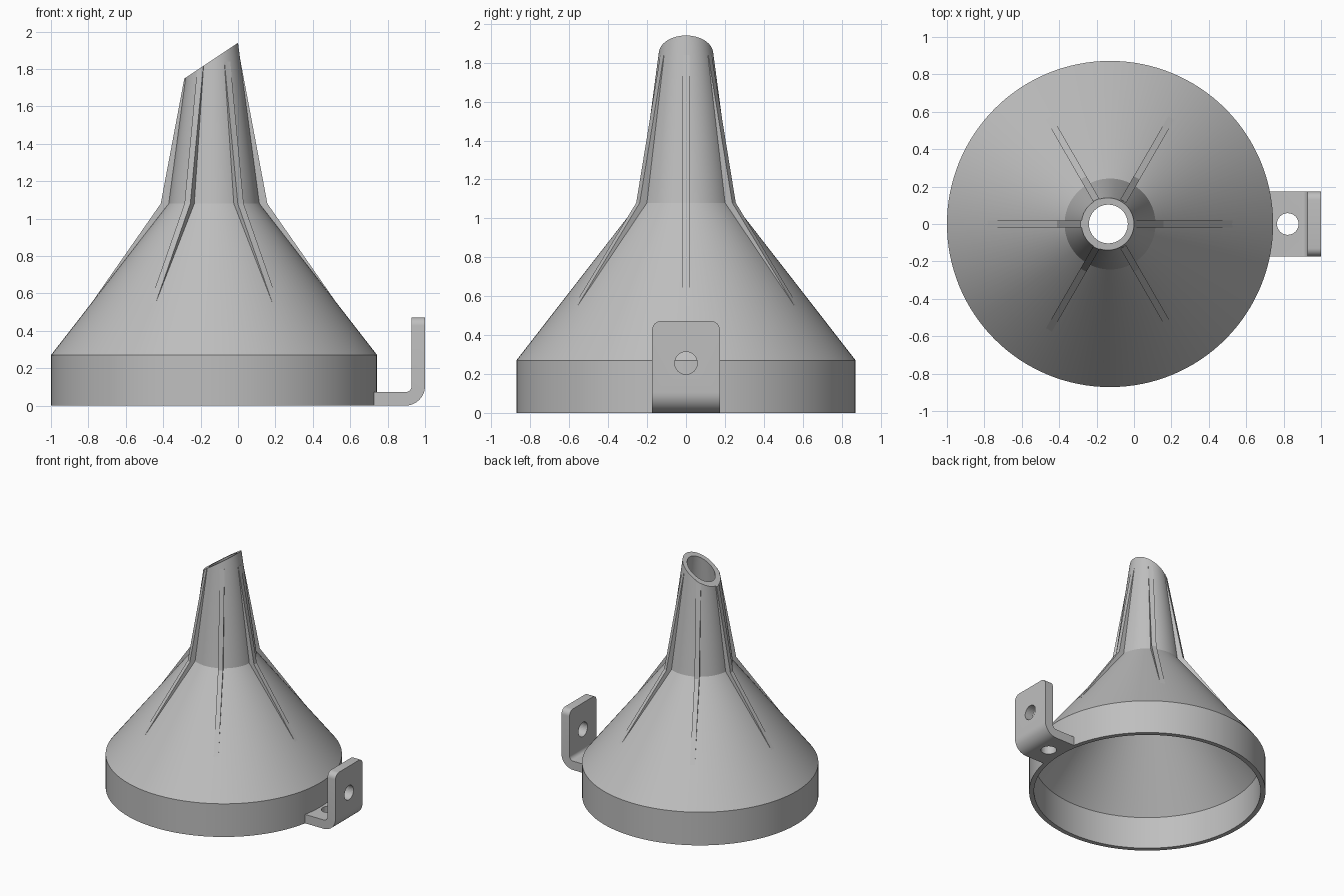
import bpy, bmesh
from math import sin, cos, pi, radians
from mathutils import Vector, Matrix

if "Cube" in bpy.data.objects:
    bpy.data.objects.remove(bpy.data.objects["Cube"])

AXIS = Vector((-0.128, 0, 0))          # centre line of the funnel
TIP = Vector((0, 0, 1.94))             # highest point of the slanted mouth
SLANT = Vector((-0.19, 0, 0.285))      # normal of the slanted mouth
WALL = 0.036

grey = bpy.data.materials.new("plain grey")
grey.use_nodes = True
COLOUR = (0.52, 0.52, 0.52, 1)
grey.diffuse_color = COLOUR
grey.node_tree.nodes["Principled BSDF"].inputs["Base Color"].default_value = COLOUR


def make_object(name, bm, smooth=25):
    bmesh.ops.recalc_face_normals(bm, faces=bm.faces)
    mesh = bpy.data.meshes.new(name)
    bm.to_mesh(mesh)
    bm.free()
    mesh.materials.append(grey)
    obj = bpy.data.objects.new(name, mesh)
    bpy.context.collection.objects.link(obj)
    bpy.ops.object.select_all(action='DESELECT')
    obj.select_set(True)
    bpy.context.view_layer.objects.active = obj
    if smooth:
        bpy.ops.object.shade_smooth_by_angle(angle=radians(smooth))
    return obj


def cut_mouth(bm):
    """Trim everything above the slanted mouth."""
    bmesh.ops.bisect_plane(bm, geom=bm.verts[:] + bm.edges[:] + bm.faces[:],
                           plane_co=TIP, plane_no=SLANT, clear_outer=True)
    return [e for e in bm.edges if e.is_boundary]


def prism(bm, points, width):
    """Extrude an xz outline symmetrically along y."""
    face = bm.faces.new([bm.verts.new((x, -width / 2, z)) for x, z in points])
    new = bmesh.ops.extrude_face_region(bm, geom=[face])["geom"]
    bmesh.ops.translate(bm, vec=(0, width, 0),
                        verts=[g for g in new if isinstance(g, bmesh.types.BMVert)])


# Funnel shell: rim, cone and spout, turned as one hollow wall
outer = [(0.872, 0), (0.872, 0.27), (0.243, 1.08), (0.116, 2.03)]
inner = [(r - WALL, z) for r, z in reversed(outer)]
inner[2] = (0.872 - WALL, 0.26)
inner[1] = (0.243 - WALL, 1.06)
bm = bmesh.new()
verts = [bm.verts.new((r, 0, z)) for r, z in outer + inner]
edges = [bm.edges.new((verts[i], verts[i - 1])) for i in range(len(verts))]
bmesh.ops.spin(bm, geom=verts + edges, axis=(0, 0, 1), cent=(0, 0, 0),
               angle=2 * pi, steps=128, use_merge=True)
bmesh.ops.remove_doubles(bm, verts=bm.verts, dist=0.0001)
bmesh.ops.translate(bm, vec=AXIS, verts=bm.verts)
bmesh.ops.bridge_loops(bm, edges=cut_mouth(bm))
make_object("funnel_shell", bm)

# Six thin ribs running from the cone up the spout
rib_outline = [(0.655, 0.549), (0.285, 1.08), (0.142, 1.84),
               (0.125, 1.84), (0.23, 1.07), (0.63, 0.555)]
for i in range(6):
    bm = bmesh.new()
    prism(bm, rib_outline, 0.036)
    bmesh.ops.transform(bm, verts=bm.verts, matrix=Matrix.Translation(AXIS)
                        @ Matrix.Rotation(i * pi / 3, 4, 'Z'))
    bmesh.ops.holes_fill(bm, edges=cut_mouth(bm))
    make_object(f"rib_{i + 1}", bm, smooth=0)


# Bent mounting bracket with rounded upper corners
def arc(radius, centre, start, end, steps=10):
    angles = [radians(start + (end - start) * i / steps) for i in range(steps + 1)]
    return [(centre[0] + radius * cos(a), centre[1] + radius * sin(a)) for a in angles]


bend = (0.895, 0.105)
outline = ([(0.722, 0)] + arc(0.105, bend, -90, 0) + [(1, 0.472), (0.928, 0.472)]
           + arc(0.033, bend, 0, -90) + [(0.722, 0.072)])
bm = bmesh.new()
prism(bm, outline, 0.348)
corners = [e for e in bm.edges if all(v.co.z > 0.47 for v in e.verts)
           and abs(e.verts[0].co.y - e.verts[1].co.y) < 0.001]
bmesh.ops.bevel(bm, geom=corners, offset=0.045, segments=6, profile=0.5,
                affect='EDGES')
bracket = make_object("mounting_bracket", bm)

# Screw holes through both plates
for name, spot, turn in (("base_hole_cutter", (0.822, 0, 0.03), Matrix()),
                         ("upright_hole_cutter", (0.965, 0, 0.256),
                          Matrix.Rotation(pi / 2, 4, 'Y'))):
    bm = bmesh.new()
    bmesh.ops.create_cone(bm, cap_ends=True, segments=32, radius1=0.058,
                          radius2=0.058, depth=0.2,
                          matrix=Matrix.Translation(spot) @ turn)
    cutter = make_object(name, bm, smooth=0)
    mod = bracket.modifiers.new(name, 'BOOLEAN')
    mod.object = cutter
    mod.solver = 'EXACT'
    cutter.hide_render = True
    cutter.hide_set(True)
